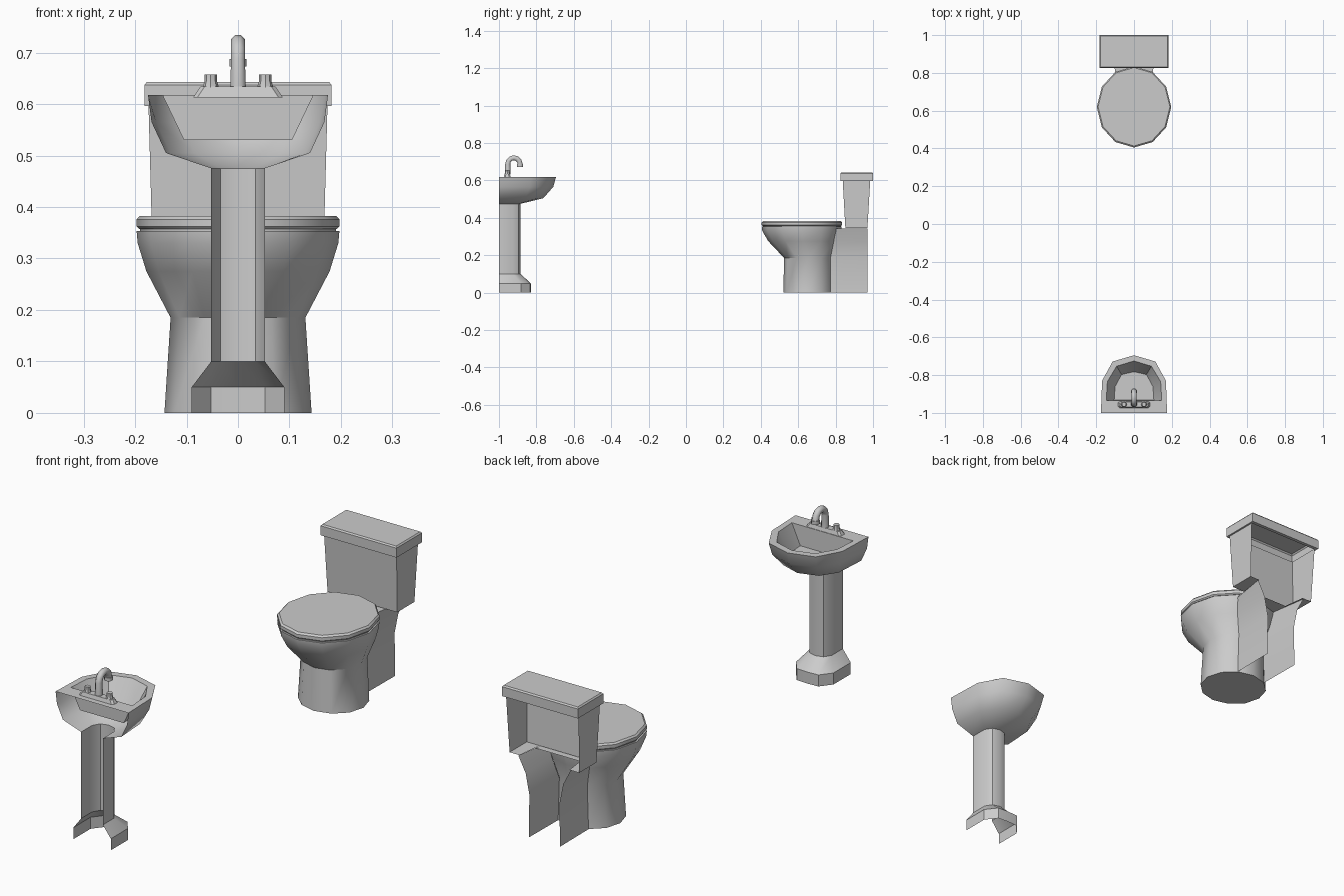
import bpy, bmesh, math

if "Cube" in bpy.data.objects:
    bpy.data.objects.remove(bpy.data.objects["Cube"])

BACK = -1.0   # wall plane behind the sink


def loft(name, rings, closed=True, cap_start=False, cap_end=False, angle=35):
    """Skin a list of equally sized point rings into one mesh object."""
    bm = bmesh.new()
    rows = [[bm.verts.new(p) for p in ring] for ring in rings]
    n = len(rows[0])
    for a, b in zip(rows, rows[1:]):
        for i in range(n if closed else n - 1):
            j = (i + 1) % n
            bm.faces.new((a[i], a[j], b[j], b[i]))
    if cap_start:
        bm.faces.new(rows[0])
    if cap_end:
        bm.faces.new(rows[-1])
    return finish(name, bm, angle)


def finish(name, bm, angle=35):
    bmesh.ops.remove_doubles(bm, verts=bm.verts, dist=1e-5)
    bmesh.ops.recalc_face_normals(bm, faces=bm.faces)
    me = bpy.data.meshes.new(name)
    bm.to_mesh(me)
    bm.free()
    ob = bpy.data.objects.new(name, me)
    bpy.context.collection.objects.link(ob)
    bpy.ops.object.select_all(action='DESELECT')
    ob.select_set(True)
    bpy.context.view_layer.objects.active = ob
    bpy.ops.object.shade_smooth_by_angle(angle=math.radians(angle))
    return ob


def ellipse(rx, y0, y1, z, n=12):
    cy, ry = (y0 + y1) / 2, (y1 - y0) / 2
    return [(rx * math.cos(2 * math.pi * i / n),
             cy + ry * math.sin(2 * math.pi * i / n), z) for i in range(n)]


def rect(x, y0, y1, z):
    return [(-x, y0, z), (x, y0, z), (x, y1, z), (-x, y1, z)]


def mirrored(half, z):
    """Half outline ending on x = 0, completed to the other side."""
    pts = [(-x, y, z) for x, y in half]
    return pts + [(x, y, z) for x, y in reversed(half[:-1])]


# ---------- sink ----------
rim = [(.175, BACK), (.169, -.83), (.113, -.728), (0, -.695)]
upper = [(.168, BACK), (.159, -.835), (.106, -.742), (0, -.71)]
lower = [(.14, BACK), (.131, -.86), (.085, -.79), (0, -.763)]
post = [(.052, BACK), (.052, -.925), (.034, -.895), (0, -.885)]
foot = [(.09, BACK), (.09, -.882), (.052, -.833), (0, -.83)]
inner = [(.147, -.935), (.141, -.835), (.092, -.753), (0, -.725)]
drain = [(.105, -.933), (.1, -.86), (.066, -.797), (0, -.782)]

# outer shell, open at the wall
loft("basin_shell", [mirrored(rim, .618), mirrored(upper, .565),
                     mirrored(lower, .505), mirrored(post, .475)], closed=False, angle=45)
# flat deck and hollow bowl
loft("basin_bowl", [mirrored(rim, .618), mirrored(inner, .618),
                    mirrored(drain, .53)], cap_end=True)
# pedestal, open at the wall
loft("sink_pedestal", [mirrored(post, .475), mirrored(post, .1),
                       mirrored(foot, .05), mirrored(foot, 0)], closed=False)


# ---------- tap ----------
def plate(x, y, z, c=.008):
    cy = -.956
    return [(-x, cy - y + c, z), (-x + c, cy - y, z), (x - c, cy - y, z), (x, cy - y + c, z),
            (x, cy + y - c, z), (x - c, cy + y, z), (-x + c, cy + y, z), (-x, cy + y - c, z)]


loft("tap_plate", [plate(.087, .02, .613), plate(.073, .014, .634)], cap_end=True)


def shift(ring, dx):
    return [(x + dx, y, z) for x, y, z in ring]


for side, dx in (("left", -.053), ("right", .053)):
    loft(side + "_tap_handle",
         [shift(ellipse(r, -.955 - r, -.955 + r, z, 8), dx)
          for r, z in ((.016, .632), (.012, .645), (.012, .657))], cap_end=True)


def pipe_ring(y, z, tilt, r, n=8):
    """Ring whose plane holds x and a radial direction at the tilt angle."""
    ring = []
    for i in range(n):
        a = 2 * math.pi * (i + .5) / n
        k = r * math.sin(a)
        ring.append((r * math.cos(a), y + k * math.cos(tilt), z + k * math.sin(tilt)))
    return ring


spout = [pipe_ring(-.953, .632, math.pi, .0165)]
for i in range(7):
    t = math.pi * (1 - i / 6)
    spout.append(pipe_ring(-.92 + .033 * math.cos(t), .688 + .033 * math.sin(t), t, .0145))
for z, r in ((.688, .018), (.673, .018)):
    spout.append(pipe_ring(-.887, z, 0, r))
loft("tap_spout", spout, cap_end=True, angle=50)

# ---------- toilet bowl ----------
bowl_rings = [(.143, .52, .79, 0), (.131, .525, .79, .185), (.178, .44, .815, .275),
              (.195, .408, .83, .33), (.197, .405, .832, .353)]
loft("toilet_bowl", [ellipse(*r) for r in bowl_rings], cap_start=True, cap_end=True)
loft("seat", [ellipse(.19, .412, .828, .352), ellipse(.19, .412, .828, .362)])
loft("seat_cover", [ellipse(.192, .41, .83, .357), ellipse(.197, .405, .834, .362),
                    ellipse(.197, .405, .834, .376), ellipse(.19, .413, .828, .383)],
     cap_start=True, cap_end=True)


# rear support: two flared side sheets running from the bowl to the wall
def wall_ring(x0, y0, x1, z):
    return [(x0, y0, z), (x1, .97, z)]


for side, s in (("left", -1), ("right", 1)):
    loft(side + "_rear_support",
         [wall_ring(s * .073, .772, s * .075, 0), wall_ring(s * .067, .772, s * .072, .185),
          wall_ring(s * .09, .79, s * .09, .275), wall_ring(s * .099, .803, s * .125, .342)],
         closed=False)
loft("rear_shelf", [[(-.099, .8, .342), (.099, .8, .342)],
                    [(-.11, .875, .342), (.11, .875, .342)]], closed=False)


# ---------- tank ----------
def tank_ring(x, y0, y1, z):
    return [(-x, y1, z), (-x, y0, z), (x, y0, z), (x, y1, z)]


loft("tank_body", [tank_ring(.174, .838, .985, .6), tank_ring(.167, .852, .97, .345)],
     closed=False)
for side, s in (("left", -1), ("right", 1)):
    loft(side + "_tank_floor", [[(s * .167, .852, .345), (s * .167, .97, .345)],
                                [(s * .105, .852, .345), (s * .12, .97, .345)]], closed=False)
# lid with small top bevel and open underside
loft("tank_lid", [rect(.174, .838, .985, .596), rect(.182, .826, 1, .596),
                  rect(.182, .826, 1, .637), rect(.177, .831, .995, .643)], cap_end=True)
